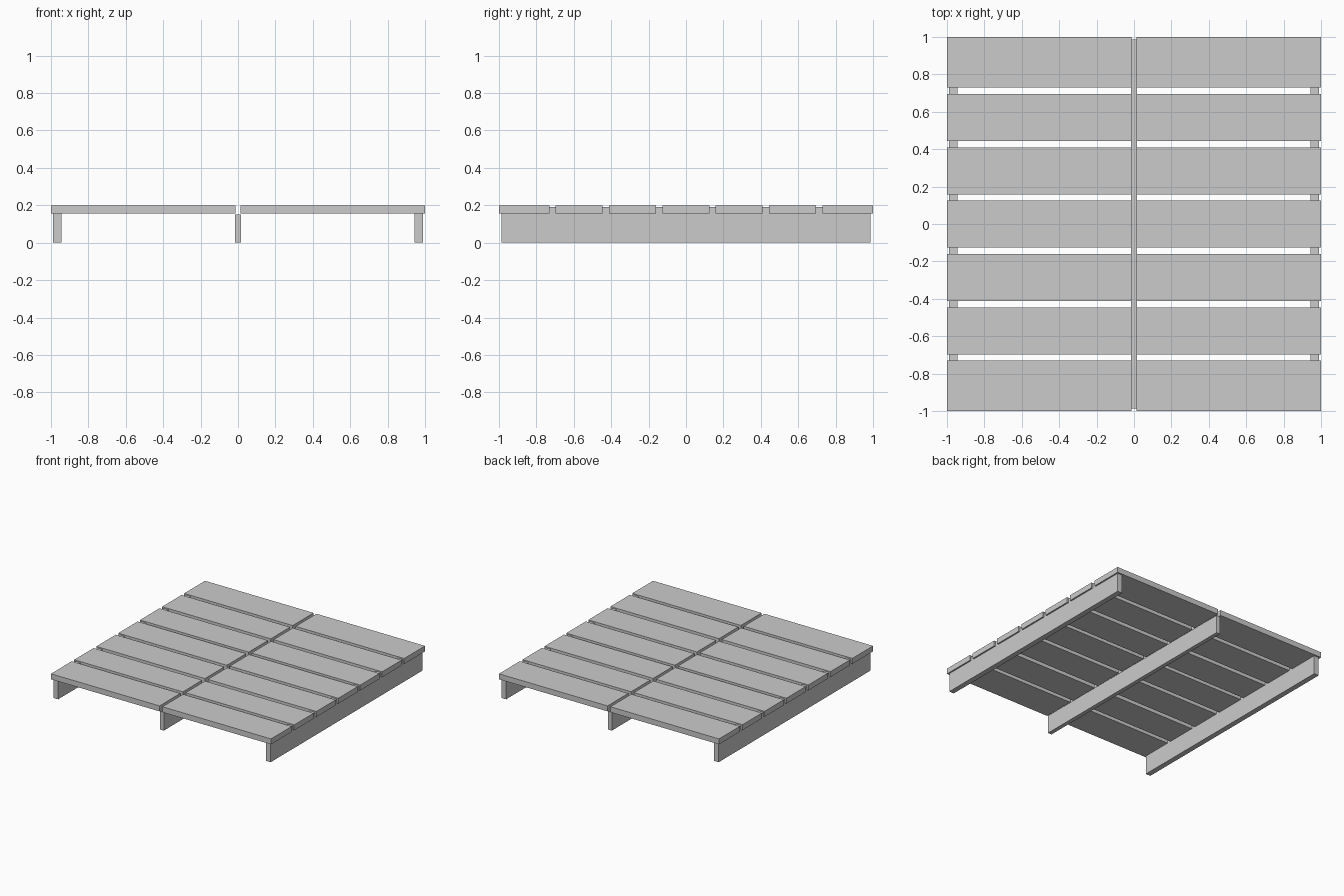
import bpy

if "Cube" in bpy.data.objects:
    bpy.data.objects.remove(bpy.data.objects["Cube"])

grey = bpy.data.materials.new("light_grey")
grey.diffuse_color = (0.6, 0.6, 0.6, 1)
grey.use_nodes = True
grey.node_tree.nodes["Principled BSDF"].inputs["Base Color"].default_value = grey.diffuse_color


def box(name, x, y, z):
    """Box from (min, max) ranges on each axis."""
    verts = [(a, b, c) for a in x for b in y for c in z]
    faces = [(0, 1, 3, 2), (4, 6, 7, 5), (0, 4, 5, 1),
             (2, 3, 7, 6), (0, 2, 6, 4), (1, 5, 7, 3)]
    mesh = bpy.data.meshes.new(name)
    mesh.from_pydata(verts, [], faces)
    mesh.materials.append(grey)
    obj = bpy.data.objects.new(name, mesh)
    bpy.context.collection.objects.link(obj)
    return obj


# Deck planks: seven rows, split in two along the middle
rows = [(-1.0, -0.731), (-0.698, -0.447), (-0.411, -0.16), (-0.126, 0.125),
        (0.157, 0.408), (0.443, 0.695), (0.729, 1.0)]
for i, y in enumerate(rows, 1):
    box(f"left_plank_{i}", (-1.0, -0.013), y, (0.155, 0.2))
    box(f"right_plank_{i}", (0.013, 1.0), y, (0.155, 0.2))

# Support beams: the outer two are let into the planks, the middle one is lower
length = (-0.987, 0.987)
box("left_beam", (-0.988, -0.944), length, (0, 0.19))
box("right_beam", (0.944, 0.988), length, (0, 0.19))
box("middle_beam", (-0.017, 0.017), length, (0, 0.15))
